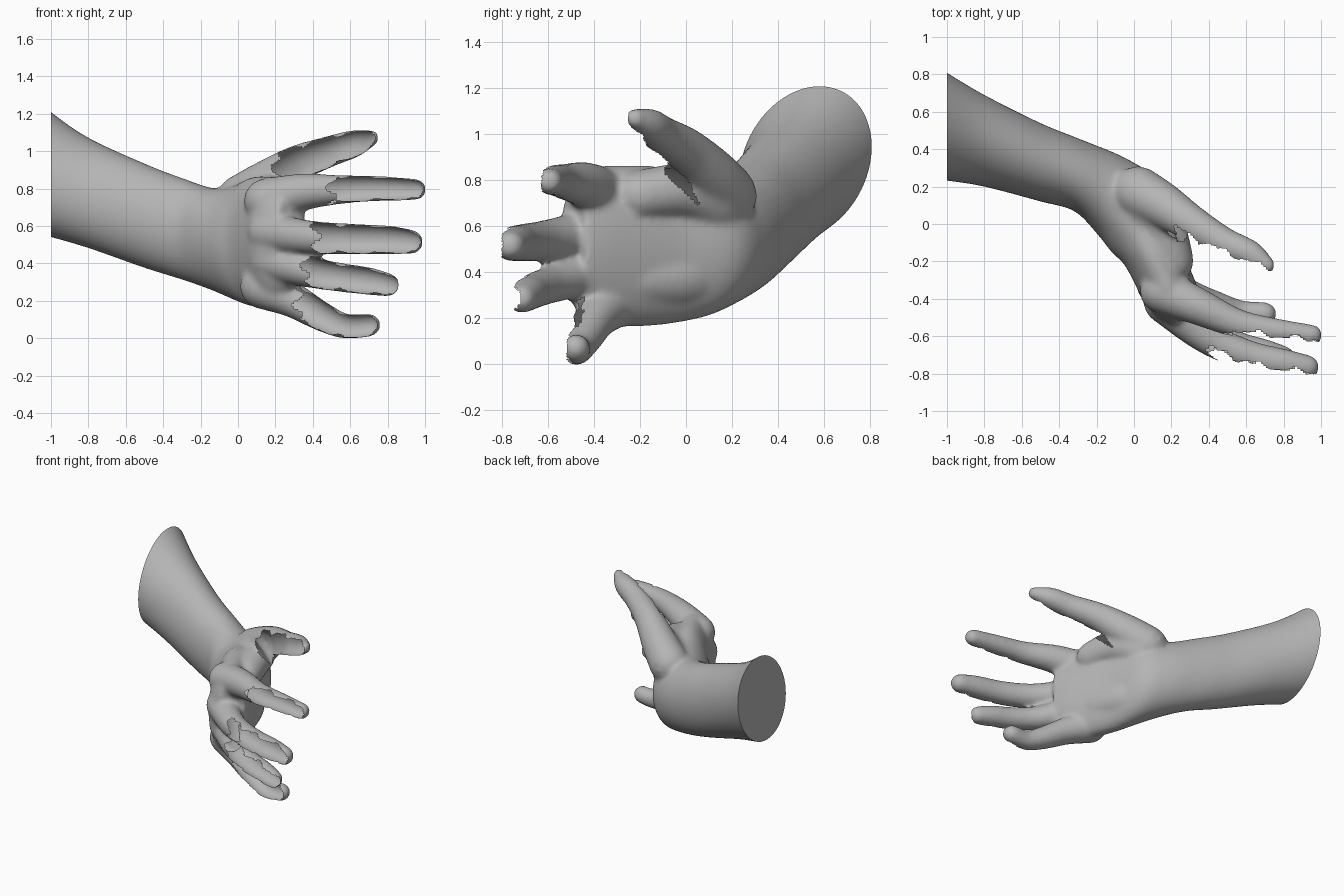
import bpy, bmesh, math
from mathutils import Vector as V

if "Cube" in bpy.data.objects:
    bpy.data.objects.remove(bpy.data.objects["Cube"])

skin = bpy.data.materials.new("plain grey skin")
skin.diffuse_color = (0.46, 0.46, 0.46, 1)
skin.use_nodes = True
skin.node_tree.nodes["Principled BSDF"].inputs["Base Color"].default_value = skin.diffuse_color


def spline(rows, steps):
    """Catmull-Rom interpolation through rows of numbers."""
    pts = [rows[0]] + rows + [rows[-1]]
    out = []
    for p0, p1, p2, p3 in zip(pts, pts[1:], pts[2:], pts[3:]):
        for k in range(steps):
            t = k / steps
            out.append([0.5 * (2 * b + (c - a) * t + (2 * a - 5 * b + 4 * c - d) * t * t
                               + (3 * b - a - 3 * c + d) * t ** 3)
                        for a, b, c, d in zip(p0, p1, p2, p3)])
    return out + [rows[-1]]


def loft(name, sections, n=32):
    """Closed skin over elliptical sections (centre, half axis, half axis)."""
    bm = bmesh.new()
    rings = [[bm.verts.new(c + w * math.cos(2 * math.pi * i / n) + t * math.sin(2 * math.pi * i / n))
              for i in range(n)] for c, w, t in sections]
    for a, b in zip(rings, rings[1:]):
        for i in range(n):
            j = (i + 1) % n
            bm.faces.new((a[i], a[j], b[j], b[i]))
    bm.faces.new(rings[0])
    bm.faces.new(rings[-1])
    bmesh.ops.recalc_face_normals(bm, faces=bm.faces)
    me = bpy.data.meshes.new(name)
    bm.to_mesh(me)
    bm.free()
    ob = bpy.data.objects.new(name, me)
    bpy.context.collection.objects.link(ob)
    return ob


def tube(name, rows):
    """Round tube along rows of centre xyz and radius, with rounded ends."""
    path = spline(rows, 6)
    pts = [V(p[:3]) for p in path]
    secs = []
    for i, p in enumerate(path):
        d = (pts[min(i + 1, len(pts) - 1)] - pts[max(i - 1, 0)]).normalized()
        w = d.cross(V((0, 1, 0))).normalized()
        secs.append((pts[i], w * p[3], w.cross(d) * p[3]))
    first, last = secs[0], secs[-1]
    d0 = (pts[0] - pts[1]).normalized()
    for a in (.4, .8, 1.2, 1.5):
        for (c, w, t), e, r, at in ((first, d0, path[0][3], 0), (last, d, path[-1][3], len(secs) + 1)):
            secs.insert(at, (c + e * r * math.sin(a), w * math.cos(a), t * math.cos(a)))
    return loft(name, secs, 24)


# Forearm, wrist and palm: centre xyz, tilt of wide axis in y, wide half, thick axis xyz
body = [
    [-1.10, .555, .94, .08, .37, 0, .30, -.01],
    [-1.00, .520, .88, .07, .335, 0, .28, -.01],
    [-0.80, .445, .782, .06, .295, 0, .238, -.02],
    [-0.50, .330, .66, .04, .278, 0, .206, -.03],
    [-0.30, .260, .59, .02, .272, .02, .19, -.02],
    [-0.12, .150, .53, 0, .275, .08, .20, 0],
    [0.00, .040, .515, 0, .310, .12, .19, 0],
    [0.08, -.12, .52, 0, .345, .13, .10, 0],
    [0.15, -.27, .52, 0, .350, .13, .08, 0],
    [0.21, -.40, .53, 0, .330, .125, .075, 0],
    [0.285, -.49, .53, 0, .260, .085, .06, 0],
]
parts = [loft("hand", [(V(r[:3]), V((0, r[3], r[4])), V(r[5:])) for r in spline(body, 5)], 48)]

# Fleshy mounds of the palm
parts.append(tube("thumb_mound", [[-.04, .16, .62, .13], [.06, .10, .72, .145],
                                  [.16, -.03, .76, .12], [.21, -.20, .74, .11]]))
parts.append(tube("heel_mound", [[-.07, .14, .43, .14], [.05, -.01, .39, .15], [.14, -.20, .38, .13]]))

# Digits: rows of centre xyz and radius, then x where the open front side begins
digits = {
    "thumb": ([[.02, .17, .74, .14], [.15, .10, .83, .125], [.31, .00, .935, .10],
               [.48, -.10, 1.00, .084], [.62, -.16, 1.045, .074], [.71, -.22, 1.075, .046]], .20),
    "index_finger": ([[.15, -.36, .74, .12], [.34, -.44, .785, .10], [.55, -.53, .80, .078],
                      [.75, -.57, .805, .068], [.95, -.595, .80, .058]], .50),
    "middle_finger": ([[.16, -.42, .57, .11], [.38, -.60, .545, .09], [.60, -.70, .535, .083],
                       [.80, -.745, .53, .078], [.925, -.765, .52, .066]], .42),
    "ring_finger": ([[.17, -.40, .42, .11], [.38, -.57, .36, .085], [.55, -.65, .33, .078],
                     [.70, -.69, .31, .074], [.80, -.715, .29, .064]], .36),
    "little_finger": ([[.13, -.32, .28, .12], [.29, -.39, .21, .095], [.44, -.44, .125, .08],
                       [.57, -.475, .07, .068], [.70, -.48, .075, .063]], .32),
}
axes = []
for name, (rows, start) in digits.items():
    parts.append(tube(name, rows))
    axes.append(([(V(p[:3]), p[3]) for p in spline(rows, 24)], start))

# Merge everything into one continuous skin
hand = parts[0]
bpy.ops.object.select_all(action='DESELECT')
for ob in parts:
    ob.select_set(True)
bpy.context.view_layer.objects.active = hand
bpy.ops.object.join()
m = hand.modifiers.new("merge", 'REMESH')
m.mode, m.voxel_size = 'VOXEL', .014
s = hand.modifiers.new("soften", 'SMOOTH')
s.factor, s.iterations = .5, 14
for mod in ("merge", "soften"):
    bpy.ops.object.modifier_apply(modifier=mod)

# Flat cut through the forearm
bm = bmesh.new()
bm.from_mesh(hand.data)
bmesh.ops.bisect_plane(bm, geom=bm.verts[:] + bm.edges[:] + bm.faces[:],
                       plane_co=(-1, 0, 0), plane_no=(-1, 0, 0), clear_outer=True)
bmesh.ops.holes_fill(bm, edges=[e for e in bm.edges if e.is_boundary], sides=0)

# Open, ragged front side of each digit
gone = []
for f in bm.faces:
    c = f.calc_center_median()
    if c.x < .18:
        continue
    dist, y, r, start = min(((c - p).length / r, p.y, r, start)
                            for path, start in axes for p, r in path)
    rag = .012 * math.sin(31 * c.x) + .006 * math.sin(67 * c.x)
    if dist < 1.3 and c.x > start + .03 * math.sin(60 * c.z) and c.y < y - .4 * r + rag:
        gone.append(f)
bmesh.ops.delete(bm, geom=gone, context='FACES')
low = min(v.co.z for v in bm.verts)
bmesh.ops.translate(bm, verts=bm.verts, vec=(0, 0, -low))
bm.to_mesh(hand.data)
bm.free()
hand.data.materials.clear()
hand.data.materials.append(skin)
bpy.ops.object.shade_smooth_by_angle(angle=math.radians(40))
